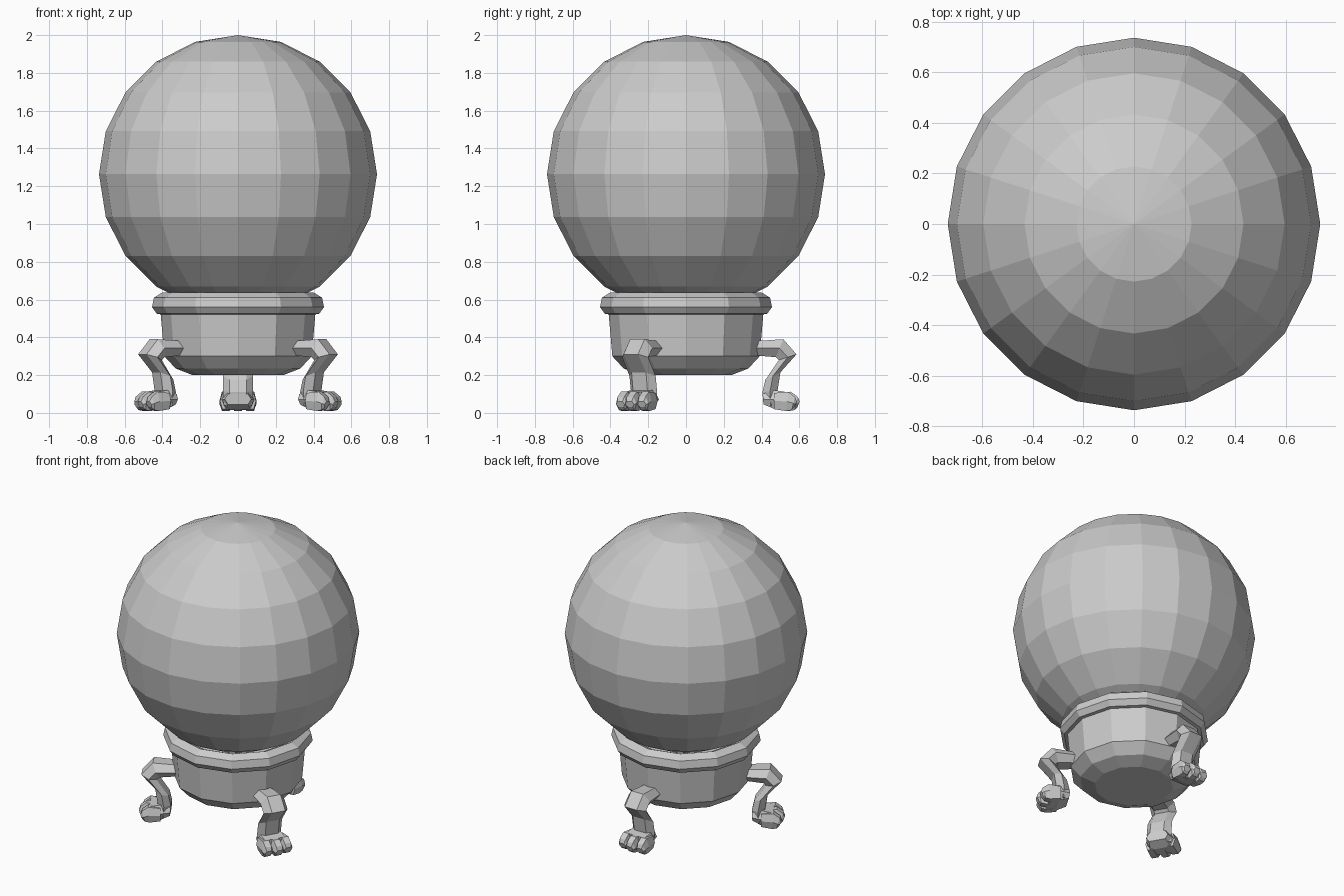
import bpy, bmesh, math
from mathutils import Matrix, Vector

if "Cube" in bpy.data.objects:
    bpy.data.objects.remove(bpy.data.objects["Cube"], do_unlink=True)

grey = bpy.data.materials.new("plain grey")
grey.use_nodes = True
grey.diffuse_color = (0.6, 0.6, 0.6, 1)
grey.node_tree.nodes["Principled BSDF"].inputs["Base Color"].default_value = (0.6, 0.6, 0.6, 1)


def finish(bm, name):
    bmesh.ops.recalc_face_normals(bm, faces=bm.faces)
    mesh = bpy.data.meshes.new(name)
    bm.to_mesh(mesh)
    bm.free()
    mesh.materials.append(grey)
    obj = bpy.data.objects.new(name, mesh)
    bpy.context.collection.objects.link(obj)
    return obj


def loft(bm, rings):
    """Skin a list of equal-sized point rings and cap both ends."""
    loops = [[bm.verts.new(p) for p in ring] for ring in rings]
    for a, b in zip(loops, loops[1:]):
        for i in range(len(a)):
            j = (i + 1) % len(a)
            bm.faces.new((a[i], a[j], b[j], b[i]))
    bm.faces.new(loops[0])
    bm.faces.new(loops[-1])


def hexagon(outer, inner, w, flat=0.55, x=0):
    """Six-sided section across the leg, between two points of its side profile."""
    (ra, za), (rb, zb) = outer, inner
    rm, zm = (ra + rb) / 2, (za + zb) / 2
    f = w * flat
    return [(x - f, ra, za), (x + f, ra, za), (x + w, rm, zm),
            (x + f, rb, zb), (x - f, rb, zb), (x - w, rm, zm)]


# Ball
bm = bmesh.new()
bmesh.ops.create_uvsphere(bm, u_segments=20, v_segments=10, radius=0.736,
                          matrix=Matrix.Translation((0, 0, 1.264)))
finish(bm, "ball")

# Bowl and its rim, turned with twelve sides
def turned(name, profile, sides=12):
    bm = bmesh.new()
    loft(bm, [[(r * math.cos(math.tau * i / sides), r * math.sin(math.tau * i / sides), z)
               for i in range(sides)] for r, z in profile])
    return finish(bm, name)

turned("bowl", [(0.24, 0.2), (0.33, 0.235), (0.39, 0.3), (0.41, 0.53)])
turned("rim", [(0.40, 0.52), (0.43, 0.525), (0.455, 0.56), (0.445, 0.61),
               (0.40, 0.638), (0.36, 0.62), (0.34, 0.56)])

# Three clawed legs, one at the back and two at the front
leg = [((0.36, 0.38), (0.36, 0.305), 0.07),
       ((0.515, 0.39), (0.475, 0.295), 0.08),
       ((0.585, 0.31), (0.492, 0.28), 0.08),
       ((0.50, 0.215), (0.42, 0.175), 0.08),
       ((0.485, 0.12), (0.405, 0.11), 0.08),
       ((0.48, 0.03), (0.415, 0.045), 0.075)]
paw = [((0.405, 0.10), (0.41, 0.045), 0.07),
       ((0.47, 0.12), (0.47, 0.02), 0.088),
       ((0.535, 0.11), (0.535, 0.015), 0.09)]
toe = [((0.48, 0.105), (0.48, 0.02), 0.03),
       ((0.555, 0.112), (0.545, 0.01), 0.034),
       ((0.592, 0.085), (0.575, 0.015), 0.034),
       ((0.602, 0.06), (0.59, 0.03), 0.026)]

for name, turn in (("back", 0), ("front_right", 120), ("front_left", 240)):
    bm = bmesh.new()
    loft(bm, [hexagon(*s) for s in leg])
    loft(bm, [hexagon(*s, flat=0.75) for s in paw])
    for x in (-0.065, 0, 0.065):
        reach = 0 if x == 0 else -0.015
        loft(bm, [hexagon((a[0] + reach, a[1]), (b[0] + reach, b[1]), w, 0.6, x)
                  for a, b, w in toe])
    bm.transform(Matrix.Rotation(math.radians(turn), 4, 'Z'))
    finish(bm, name + "_leg")
